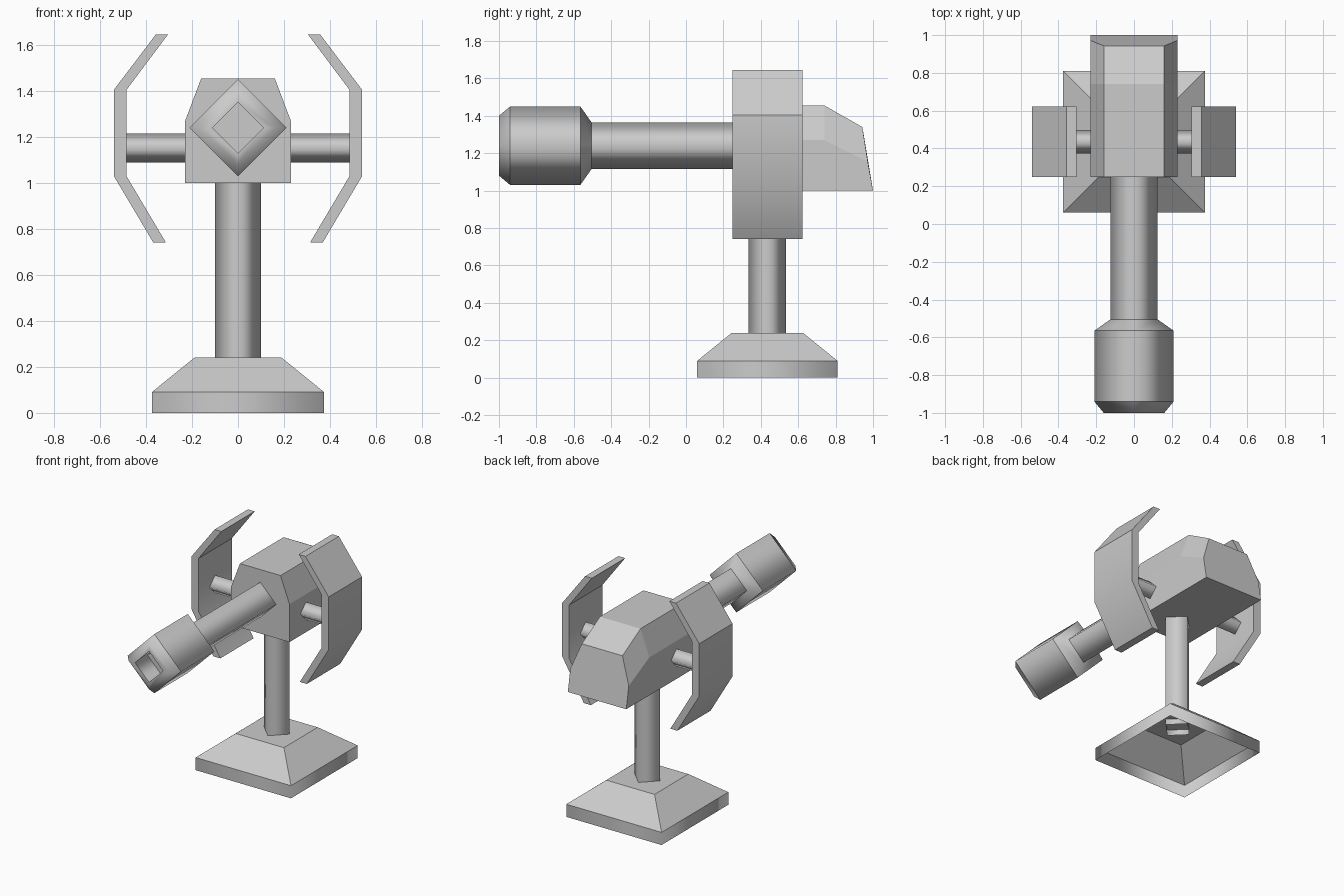
import bpy, bmesh
from math import cos, sin, pi, radians
from mathutils import Vector

if "Cube" in bpy.data.objects:
    bpy.data.objects.remove(bpy.data.objects["Cube"])

CY = 0.435  # y position of the stand and side arms


def finish(name, bm):
    bmesh.ops.recalc_face_normals(bm, faces=bm.faces)
    me = bpy.data.meshes.new(name)
    bm.to_mesh(me)
    bm.free()
    ob = bpy.data.objects.new(name, me)
    bpy.context.collection.objects.link(ob)
    return ob


def tube(name, origin, axis, stations, turn=0.0, cap=False, flat=(), soft=()):
    """Four-sided tube; stations are (radius, distance along axis).
    Sides are smooth unless listed in flat; rings are sharp unless in soft."""
    bm = bmesh.new()
    q = Vector((0, 0, 1)).rotation_difference(Vector(axis))
    rings = []
    for r, t in stations:
        rings.append([bm.verts.new(Vector(origin) + q @ Vector(
            (r * cos(turn + k * pi / 2), r * sin(turn + k * pi / 2), t)))
            for k in range(4)])
    for i, (a, b) in enumerate(zip(rings, rings[1:])):
        for k in range(4):
            n = (k + 1) % 4
            f = bm.faces.new((a[k], a[n], b[n], b[k]))
            f.smooth = i not in flat
    if cap:
        bm.faces.new(rings[-1])
    for i, ring in enumerate(rings):
        for k in range(4):
            e = bm.edges.get((ring[k], ring[(k + 1) % 4]))
            e.smooth = i in soft
    return finish(name, bm)


def loft(name, sections):
    """Closed solid through matching outlines."""
    bm = bmesh.new()
    rings = [[bm.verts.new(p) for p in s] for s in sections]
    for a, b in zip(rings, rings[1:]):
        for k in range(len(a)):
            n = (k + 1) % len(a)
            bm.faces.new((a[k], a[n], b[n], b[k]))
    bm.faces.new(rings[0])
    bm.faces.new(rings[-1])
    return finish(name, bm)


# Hollow square base, open underneath
R2 = 2 ** 0.5
tube("base", (0, CY, 0), (0, 0, 1),
     [(0.375 * R2, 0), (0.375 * R2, 0.09), (0.19 * R2, 0.24)],
     turn=pi / 4, cap=True, flat=(1,))

# Upright post
tube("post", (0, CY, 0), (0, 0, 1), [(0.1, 0.2), (0.1, 1.0)])


# Main housing with a sloping back
def section(y_low, y_mid, y_top, shoulder, top):
    half = [(0.23, y_low, 1.0), (0.23, y_mid, shoulder), (0.16, y_top, top)]
    return half + [(-x, y, z) for x, y, z in reversed(half)]


loft("housing", [section(0.25, 0.25, 0.25, 1.27, 1.455),
                 section(0.74, 0.74, 0.74, 1.27, 1.455),
                 section(1.0, 0.972, 0.943, 1.155, 1.34)])

# Barrel and hollow muzzle
tube("barrel", (0, 0, 1.24), (0, -1, 0), [(0.125, -0.27), (0.125, 0.51)])
tube("muzzle", (0, 0, 1.24), (0, -1, 0),
     [(0.125, 0.505), (0.21, 0.565), (0.21, 0.94), (0.16, 1.0),
      (0.11, 1.0), (0.11, 0.86)], cap=True, soft=(3,))

# Side arms and bent shield plates
outline = [(0.305, 1.645), (0.358, 1.645), (0.54, 1.405), (0.54, 1.03),
           (0.368, 0.74), (0.313, 0.74), (0.485, 1.03), (0.485, 1.405)]
for side, s in (("right", 1), ("left", -1)):
    tube(side + "_arm", (0, CY, 1.152), (s, 0, 0), [(0.0625, 0.22), (0.0625, 0.487)])
    plate = loft(side + "_shield", [[(s * x, y, z) for x, z in outline]
                                    for y in (0.248, 0.623)])
    bpy.ops.object.select_all(action='DESELECT')
    plate.select_set(True)
    bpy.context.view_layer.objects.active = plate
    bpy.ops.object.shade_smooth_by_angle(angle=radians(35))
